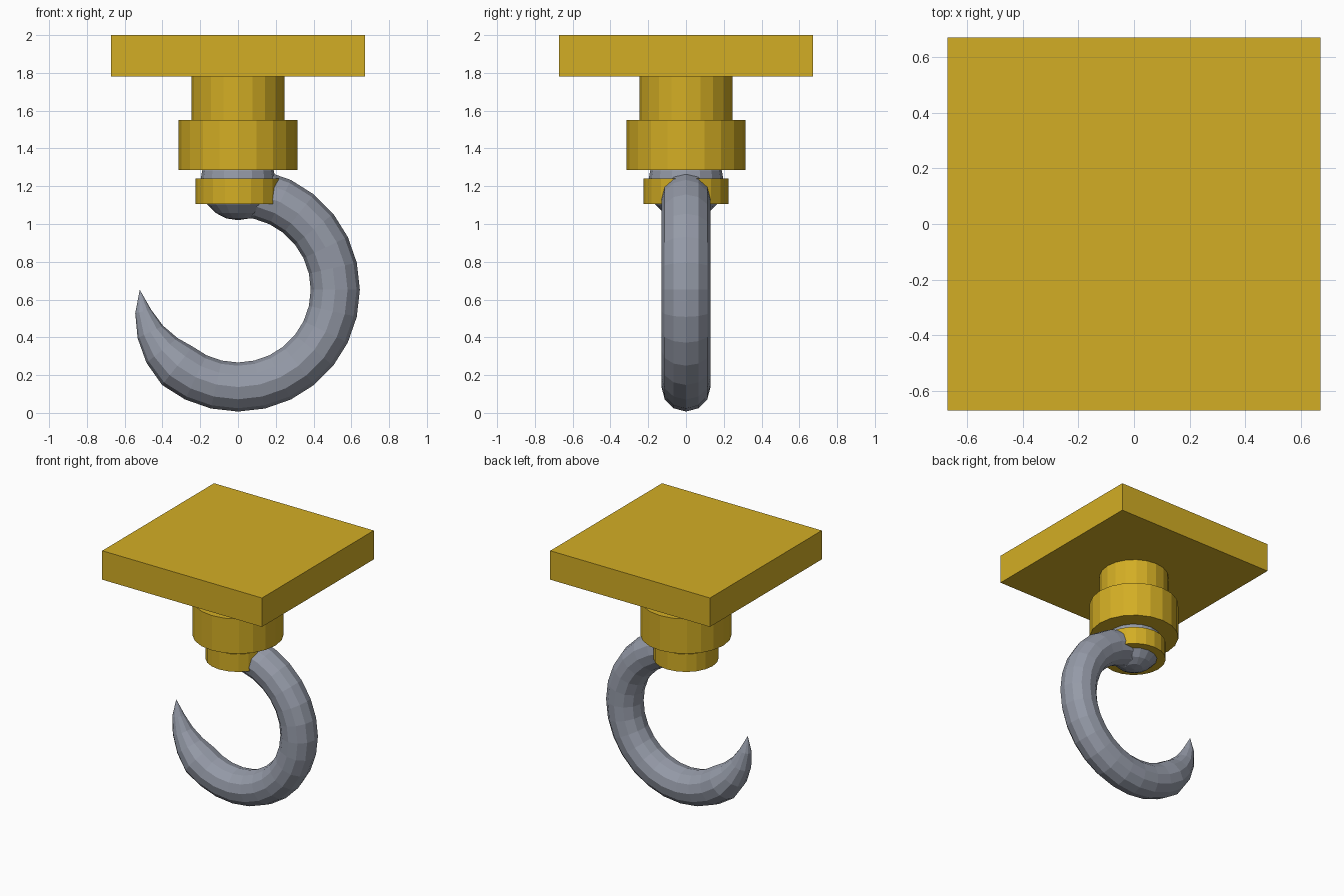
import bpy, bmesh, math

if "Cube" in bpy.data.objects:
    bpy.data.objects.remove(bpy.data.objects["Cube"])


def material(name, rgb):
    m = bpy.data.materials.new(name)
    m.diffuse_color = (*rgb, 1.0)
    m.use_nodes = True
    m.node_tree.nodes["Principled BSDF"].inputs["Base Color"].default_value = m.diffuse_color
    return m


GOLD = material("golden_yellow", (0.65, 0.42, 0.018))
STEEL = material("steel_grey", (0.30, 0.325, 0.39))


def finish(obj, name, mat):
    obj.name = name
    obj.data.materials.append(mat)
    return obj


def drum(name, radius, z0, z1, mat):
    bpy.ops.mesh.primitive_cylinder_add(
        vertices=20, radius=radius, depth=z1 - z0, location=(0, 0, (z0 + z1) / 2))
    return finish(bpy.context.object, name, mat)


# Square ceiling plate
bpy.ops.mesh.primitive_cube_add(size=1, location=(0, 0, 1.89))
bpy.context.object.scale = (1.345, 1.345, 0.22)
finish(bpy.context.object, "mounting_plate", GOLD)

# Stepped neck and the ring around the ball
drum("neck", 0.245, 1.55, 1.78, GOLD)
drum("socket_collar", 0.315, 1.285, 1.55, GOLD)
drum("ball_ring", 0.225, 1.105, 1.24, GOLD)

# Swivel ball
bpy.ops.mesh.primitive_uv_sphere_add(
    segments=16, ring_count=10, radius=0.2, location=(0, 0, 1.22))
finish(bpy.context.object, "swivel_ball", STEEL)

# Hook: a swept ring that runs clockwise from the ball and tapers to a point
CENTRE_Z, MAJOR, MINOR, SIDES, STEP = 0.652, 0.515, 0.13, 12, math.tau / 28
taper = [0.105, 0.075, 0.043]
radii = [MINOR] * 18 + taper
bm = bmesh.new()
rings = []
for i, r in enumerate(radii):
    a = math.pi / 2 - i * STEP
    ring = []
    for k in range(SIDES):
        t = math.tau * k / SIDES
        d = MAJOR + r * math.cos(t)
        ring.append(bm.verts.new(
            (d * math.cos(a), r * math.sin(t), CENTRE_Z + d * math.sin(a))))
    rings.append(ring)
for r0, r1 in zip(rings, rings[1:]):
    for k in range(SIDES):
        n = (k + 1) % SIDES
        bm.faces.new((r0[k], r0[n], r1[n], r1[k]))
bm.faces.new(rings[0])
tip = bm.verts.new((-0.52, 0, CENTRE_Z))
for k in range(SIDES):
    bm.faces.new((rings[-1][k], rings[-1][(k + 1) % SIDES], tip))
bmesh.ops.recalc_face_normals(bm, faces=bm.faces[:])
mesh = bpy.data.meshes.new("hook")
bm.to_mesh(mesh)
bm.free()
hook = bpy.data.objects.new("hook", mesh)
bpy.context.collection.objects.link(hook)
finish(hook, "hook", STEEL)
